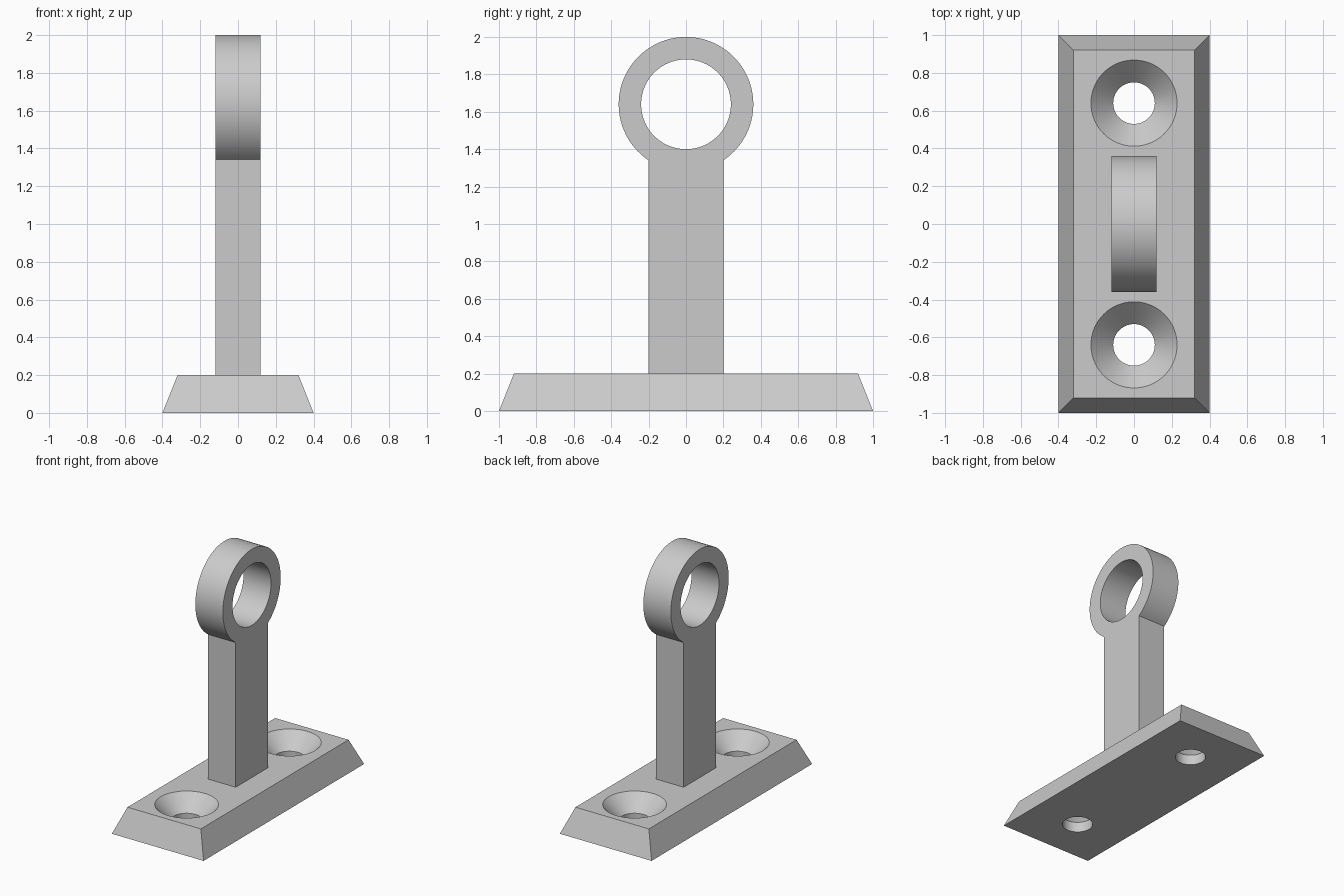
import bpy, bmesh
from math import sin, cos, asin, pi, radians

if "Cube" in bpy.data.objects:
    bpy.data.objects.remove(bpy.data.objects["Cube"], do_unlink=True)

GREY = (0.6, 0.6, 0.6, 1)
mat = bpy.data.materials.new("plain_grey")
mat.use_nodes = True
mat.diffuse_color = GREY
mat.node_tree.nodes["Principled BSDF"].inputs["Base Color"].default_value = GREY

SEG = 96


def activate(obj):
    bpy.ops.object.select_all(action='DESELECT')
    obj.select_set(True)
    bpy.context.view_layer.objects.active = obj


def finish(obj):
    obj.data.materials.clear()
    obj.data.materials.append(mat)
    activate(obj)
    bpy.ops.object.shade_smooth_by_angle(angle=radians(25))


def loft(name, rings):
    """Closed solid through a stack of point rings."""
    bm = bmesh.new()
    loops = [[bm.verts.new(p) for p in ring] for ring in rings]
    n = len(loops[0])
    for a, b in zip(loops, loops[1:]):
        for i in range(n):
            j = (i + 1) % n
            bm.faces.new((a[i], a[j], b[j], b[i]))
    bm.faces.new(loops[0][::-1])
    bm.faces.new(loops[-1])
    bmesh.ops.recalc_face_normals(bm, faces=bm.faces)
    mesh = bpy.data.meshes.new(name)
    bm.to_mesh(mesh)
    bm.free()
    obj = bpy.data.objects.new(name, mesh)
    bpy.context.collection.objects.link(obj)
    return obj


def rectangle(x, y, z):
    return [(-x, -y, z), (x, -y, z), (x, y, z), (-x, y, z)]


def circle(r, cy, z):
    return [(r * cos(2 * pi * i / SEG), cy + r * sin(2 * pi * i / SEG), z)
            for i in range(SEG)]


# Tapered base plate with two countersunk screw holes
base = loft("base_plate", [rectangle(0.4, 1, 0), rectangle(0.32, 0.92, 0.2)])
for cy in (-0.64, 0.64):
    sink = [(0.11, -0.1), (0.11, 0.08), (0.228, 0.2), (0.228, 0.3)]
    cutter = loft("screw_hole_cutter", [circle(r, cy, z) for r, z in sink])
    cutter.hide_render = True
    mod = base.modifiers.new("screw_hole", 'BOOLEAN')
    mod.operation = 'DIFFERENCE'
    mod.solver = 'EXACT'
    mod.object = cutter
    activate(base)
    bpy.ops.object.modifier_apply(modifier=mod.name)
    bpy.data.objects.remove(cutter, do_unlink=True)
finish(base)

# Upright post and ring as one extruded outline with a round eye
RING_Z, OUTER, INNER, POST, HALF_THICK = 1.64, 0.36, 0.24, 0.2, 0.12
gap = asin(POST / OUTER)
start, sweep = -pi / 2 + gap, 2 * (pi - gap)
outline = [(-POST, 0.19), (POST, 0.19)]
outline += [(OUTER * cos(start + sweep * i / SEG), RING_Z + OUTER * sin(start + sweep * i / SEG))
            for i in range(SEG + 1)]
eye = [(x, y + RING_Z) for x, y, z in circle(INNER, 0, 0)]

curve = bpy.data.curves.new("post_with_ring", 'CURVE')
curve.dimensions = '2D'
curve.fill_mode = 'BOTH'
curve.extrude = HALF_THICK
for pts in (outline, eye):
    spline = curve.splines.new('POLY')
    spline.points.add(len(pts) - 1)
    for point, (x, y) in zip(spline.points, pts):
        point.co = (x, y, 0, 1)
    spline.use_cyclic_u = True
post = bpy.data.objects.new("post_with_ring", curve)
bpy.context.collection.objects.link(post)
post.rotation_euler = (pi / 2, 0, pi / 2)
activate(post)
bpy.ops.object.convert(target='MESH')
post = bpy.context.view_layer.objects.active
bm = bmesh.new()
bm.from_mesh(post.data)
bmesh.ops.remove_doubles(bm, verts=bm.verts, dist=0.0005)
bmesh.ops.recalc_face_normals(bm, faces=bm.faces)
bm.to_mesh(post.data)
bm.free()
finish(post)
